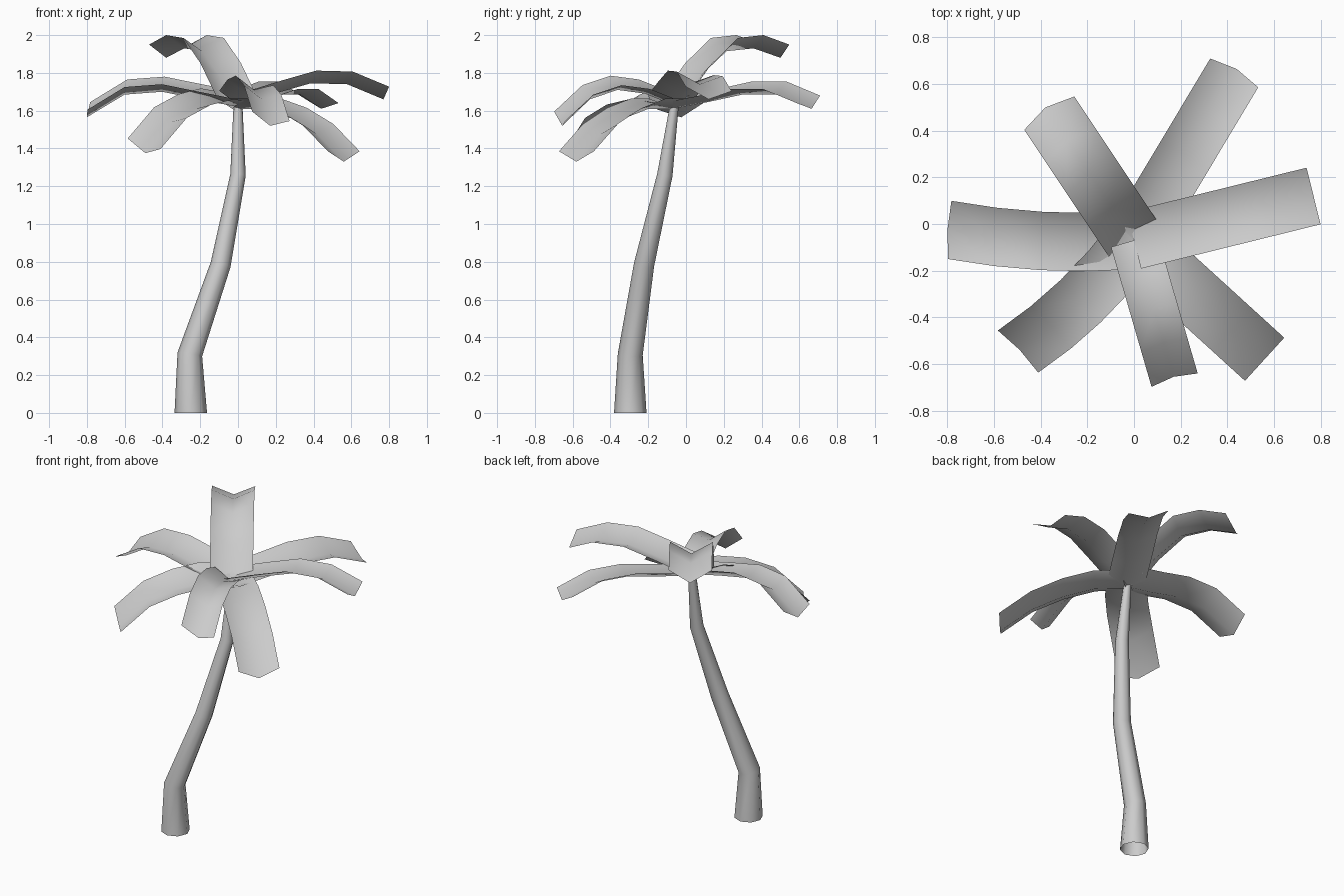
import bpy
import bmesh
from math import sin, cos, tau
from mathutils import Vector

old = bpy.data.objects.get("Cube")
if old:
    bpy.data.objects.remove(old, do_unlink=True)

GREY = (0.6, 0.6, 0.6, 1)
mat = bpy.data.materials.new("plain grey")
mat.use_nodes = True
mat.diffuse_color = GREY
mat.node_tree.nodes["Principled BSDF"].inputs["Base Color"].default_value = GREY
UP = Vector((0, 0, 1))


def loft(name, rings, closed):
    """Skin a list of point rings and shade the result smooth."""
    bm = bmesh.new()
    rows = [[bm.verts.new(p) for p in ring] for ring in rings]
    for a, b in zip(rows, rows[1:]):
        n = len(a)
        for i in range(n if closed else n - 1):
            j = (i + 1) % n
            bm.faces.new((a[i], a[j], b[j], b[i]))
    mesh = bpy.data.meshes.new(name)
    bm.to_mesh(mesh)
    bm.free()
    mesh.materials.append(mat)
    mesh.shade_smooth()
    obj = bpy.data.objects.new(name, mesh)
    bpy.context.collection.objects.link(obj)
    return obj


# Trunk: tapering eight-sided tube along a leaning path, open underneath
path = [Vector(p) for p in ((-0.25, -0.295, 0), (-0.255, -0.295, 0.31),
                            (-0.092, -0.222, 0.785), (0, -0.112, 1.26),
                            (0, -0.063, 1.62))]
radii = (0.086, 0.066, 0.054, 0.041, 0.024)
rings = []
for i, (c, r) in enumerate(zip(path, radii)):
    axis = UP
    if 0 < i < len(path) - 1:
        axis = ((c - path[i - 1]).normalized() + (path[i + 1] - c).normalized()).normalized()
    turn = UP.rotation_difference(axis)
    rings.append([c + turn @ Vector((r * cos(tau * k / 8), r * sin(tau * k / 8), 0))
                  for k in range(8)])
loft("trunk", rings, True)


def frond(name, tip, heights, half=0.125, depth=0.06, roll=0.0, lean=0.0, bow=0.0):
    """V-shaped leaf strip from the crown to tip; heights follow the midrib."""
    start = Vector((0.0, -0.07, 0))
    end = Vector((*tip, 0))
    heading = (end - start).normalized()
    side = UP.cross(heading)
    strips = []
    for i, z in enumerate(heights):
        t = i / (len(heights) - 1)
        mid = start.lerp(end, t) + side * bow * 4 * t * (1 - t) + UP * z
        edge = mid + heading * lean * t + UP * depth
        tilt = UP * roll
        strips.append([edge + side * half + tilt, mid, edge - side * half - tilt])
    loft(name, strips, False)


# Crown of seven drooping fronds
frond("left_side_frond", (0.77, 0.12), (1.63, 1.69, 1.745, 1.74, 1.66),
      roll=-0.012, depth=0.055)
frond("right_side_frond", (-0.8, -0.025), (1.62, 1.66, 1.70, 1.685, 1.565),
      roll=-0.02, lean=-0.01, bow=0.025)
frond("back_left_frond", (0.44, 0.665), (1.61, 1.645, 1.685, 1.685, 1.61),
      half=0.12, depth=0.05, roll=0.02, lean=-0.02)
frond("back_right_raised_frond", (-0.38, 0.5), (1.59, 1.78, 1.915, 1.93, 1.88),
      half=0.129, depth=0.07, lean=-0.03)
frond("front_left_frond", (0.56, -0.58), (1.61, 1.61, 1.56, 1.475, 1.33),
      depth=0.055)
frond("front_frond", (0.17, -0.655), (1.63, 1.69, 1.71, 1.66, 1.52),
      half=0.103, depth=0.05, roll=-0.025, lean=0.015)
frond("front_right_frond", (-0.49, -0.54), (1.62, 1.64, 1.61, 1.54, 1.375),
      depth=0.05, roll=-0.028, lean=0.01, bow=0.03)
